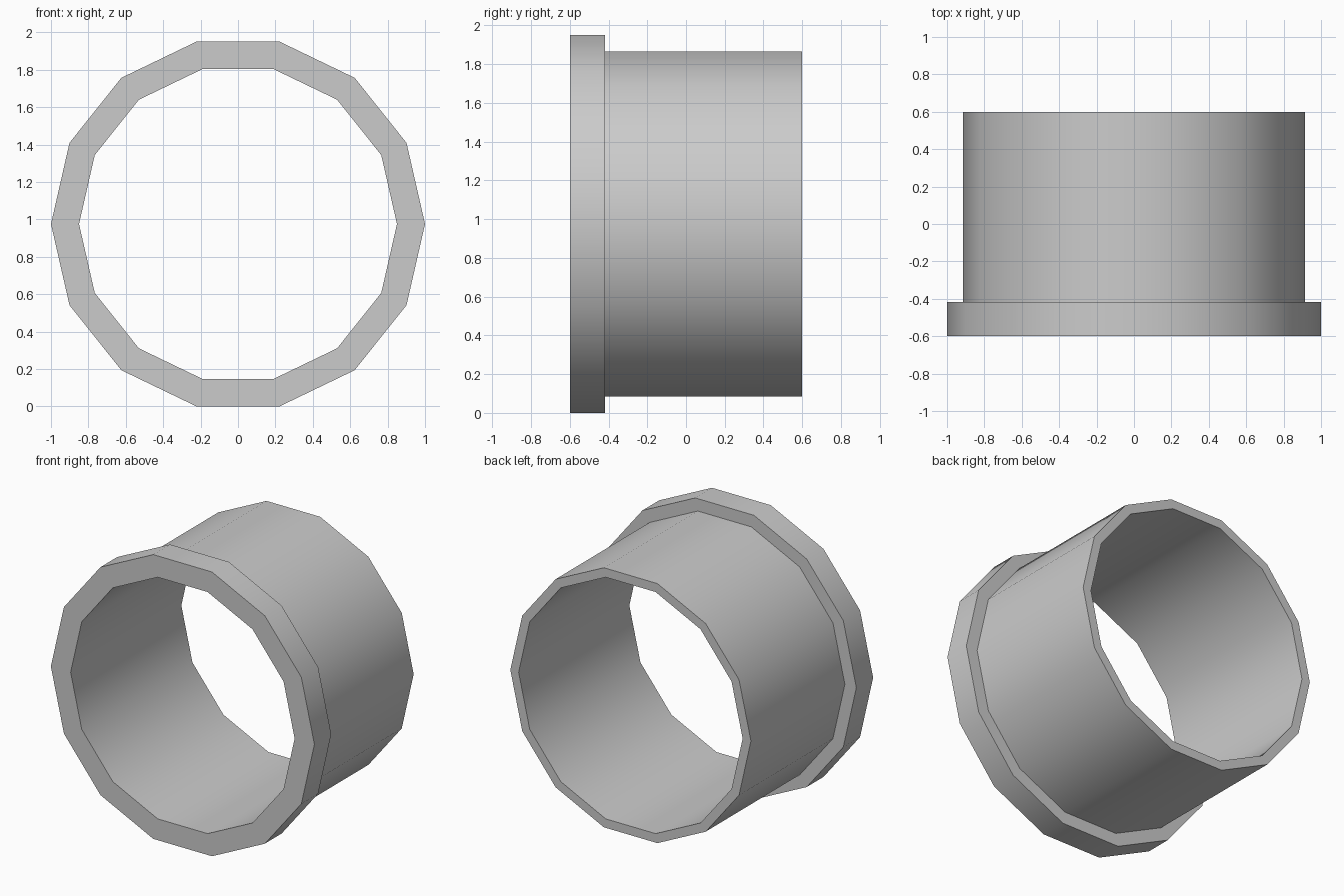
import bpy, bmesh, math

if "Cube" in bpy.data.objects:
    bpy.data.objects.remove(bpy.data.objects["Cube"])

SIDES = 14
CENTER_Z = math.sin(math.radians(90 * 6 / 7))  # flat side rests on the ground

# Closed cross-section (radius, y): bore, flange, step, sleeve
profile = [(0.85, -0.6), (1.0, -0.6), (1.0, -0.418),
           (0.913, -0.418), (0.913, 0.6), (0.85, 0.6)]

# Revolve the section around the y axis
bm = bmesh.new()
rings = []
for i in range(SIDES):
    a = 2 * math.pi * i / SIDES
    rings.append([bm.verts.new((r * math.cos(a), y, CENTER_Z + r * math.sin(a)))
                  for r, y in profile])
n = len(profile)
for i in range(SIDES):
    p, q = rings[i], rings[(i + 1) % SIDES]
    for j in range(n):
        k = (j + 1) % n
        bm.faces.new((p[j], p[k], q[k], q[j]))
bmesh.ops.recalc_face_normals(bm, faces=bm.faces)

mesh = bpy.data.meshes.new("flanged_sleeve")
bm.to_mesh(mesh)
bm.free()
sleeve = bpy.data.objects.new("flanged_sleeve", mesh)
bpy.context.collection.objects.link(sleeve)

# Smooth walls with crisp rims
bpy.context.view_layer.objects.active = sleeve
sleeve.select_set(True)
bpy.ops.object.shade_smooth_by_angle(angle=math.radians(30))
